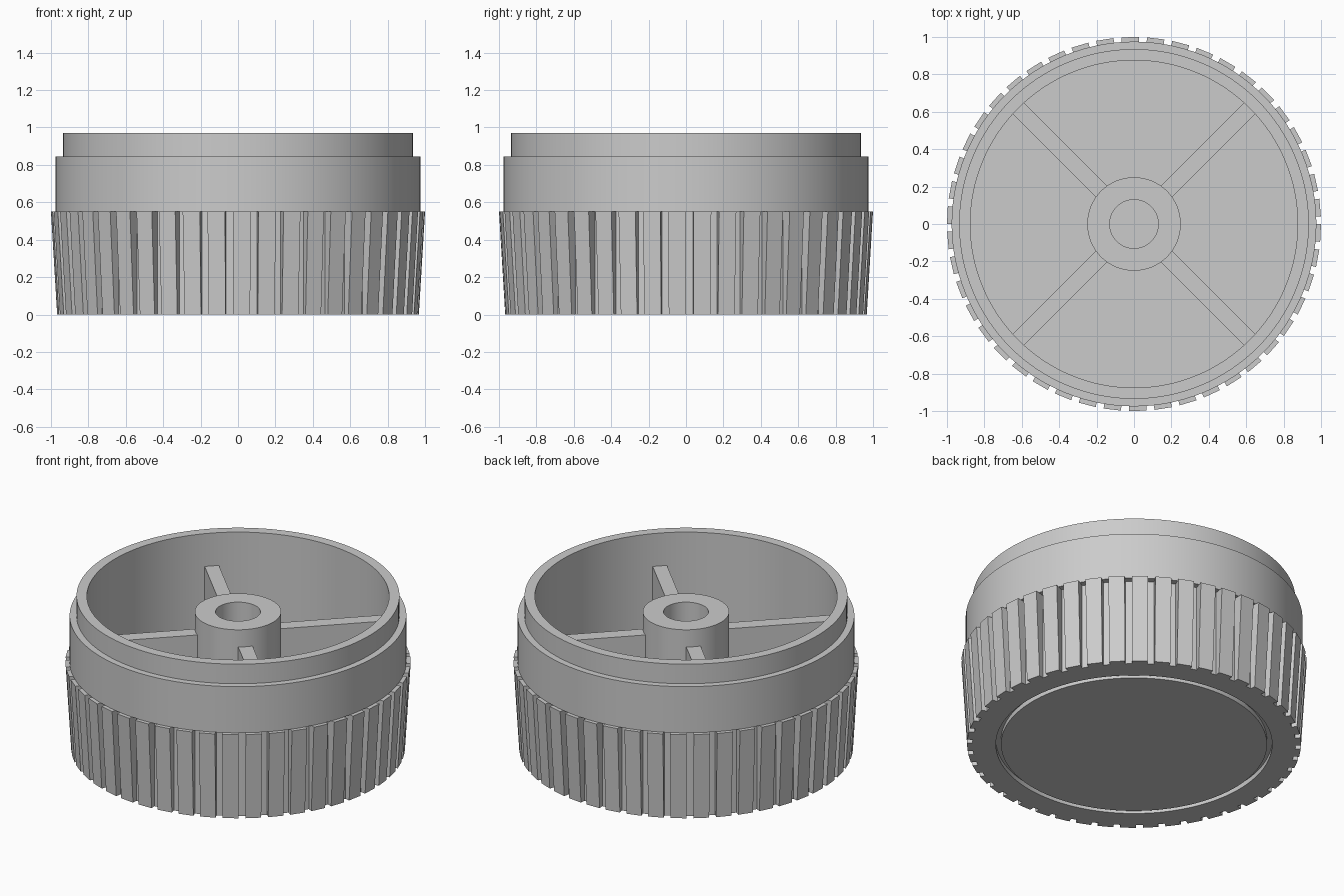
import bpy, bmesh, math

if "Cube" in bpy.data.objects:
    bpy.data.objects.remove(bpy.data.objects["Cube"])

grey = bpy.data.materials.new("light_grey_plastic")
grey.diffuse_color = (0.6, 0.6, 0.6, 1)
grey.use_nodes = True
grey.node_tree.nodes["Principled BSDF"].inputs["Base Color"].default_value = grey.diffuse_color


def make_object(name, bm):
    bmesh.ops.recalc_face_normals(bm, faces=bm.faces[:])
    mesh = bpy.data.meshes.new(name)
    bm.to_mesh(mesh)
    bm.free()
    mesh.materials.append(grey)
    obj = bpy.data.objects.new(name, mesh)
    bpy.context.collection.objects.link(obj)
    return obj


def lathe(name, profile, closed=False, steps=128):
    """Revolve (radius, height) points around the z axis."""
    bm = bmesh.new()
    verts = [bm.verts.new((r, 0, z)) for r, z in profile]
    pairs = list(zip(verts, verts[1:]))
    if closed:
        pairs.append((verts[-1], verts[0]))
    edges = [bm.edges.new(p) for p in pairs]
    bmesh.ops.spin(bm, geom=verts + edges, cent=(0, 0, 0), axis=(0, 0, 1),
                   angle=2 * math.pi, steps=steps, use_duplicate=False)
    bmesh.ops.remove_doubles(bm, verts=bm.verts[:], dist=1e-4)
    obj = make_object(name, bm)
    bpy.ops.object.select_all(action='DESELECT')
    obj.select_set(True)
    bpy.context.view_layer.objects.active = obj
    bpy.ops.object.shade_smooth_by_angle(angle=math.radians(30))
    return obj


def add_prism(bm, bottom, top):
    """Solid between two matching four-sided loops."""
    b = [bm.verts.new(p) for p in bottom]
    t = [bm.verts.new(p) for p in top]
    bm.faces.new(b[::-1])
    bm.faces.new(t)
    for i in range(4):
        j = (i + 1) % 4
        bm.faces.new((b[i], b[j], t[j], t[i]))


# Cup body: ring groove underneath, stepped outside, open top
lathe("cup_body", [
    (0, 0), (0.77, 0), (0.77, 0.03), (0.80, 0.03), (0.80, 0), (0.935, 0),
    (0.935, 0.55), (0.975, 0.55), (0.975, 0.845), (0.935, 0.845),
    (0.935, 0.97), (0.875, 0.97), (0.875, 0.10), (0, 0.10)])

# Central hub with a round bore
lathe("hub", [(0.13, 0.095), (0.25, 0.095), (0.25, 0.87), (0.13, 0.87)],
      closed=True, steps=64)

# Four diagonal webs from the hub to the wall
bm = bmesh.new()
for k in range(4):
    a = math.radians(45 + 90 * k)
    c, s = math.cos(a), math.sin(a)
    loop = [(r * c - w * s, r * s + w * c)
            for r, w in ((0.235, -0.042), (0.885, -0.042), (0.885, 0.042), (0.235, 0.042))]
    add_prism(bm, [(x, y, 0.095) for x, y in loop], [(x, y, 0.76) for x, y in loop])
make_object("webs", bm)

# Grip ribs, flaring outward towards the top
RIBS = 46
pitch = 2 * math.pi / RIBS
half = pitch * 0.345
bm = bmesh.new()
for k in range(RIBS):
    a = math.radians(87.24) + (k + 0.5) * pitch

    def section(radius, z):
        return [(r * math.cos(a + d), r * math.sin(a + d), z)
                for r, d in ((0.925, -half), (radius, -half), (radius, half), (0.925, half))]

    add_prism(bm, section(0.967, 0), section(1.0, 0.55))
make_object("grip_ribs", bm)
